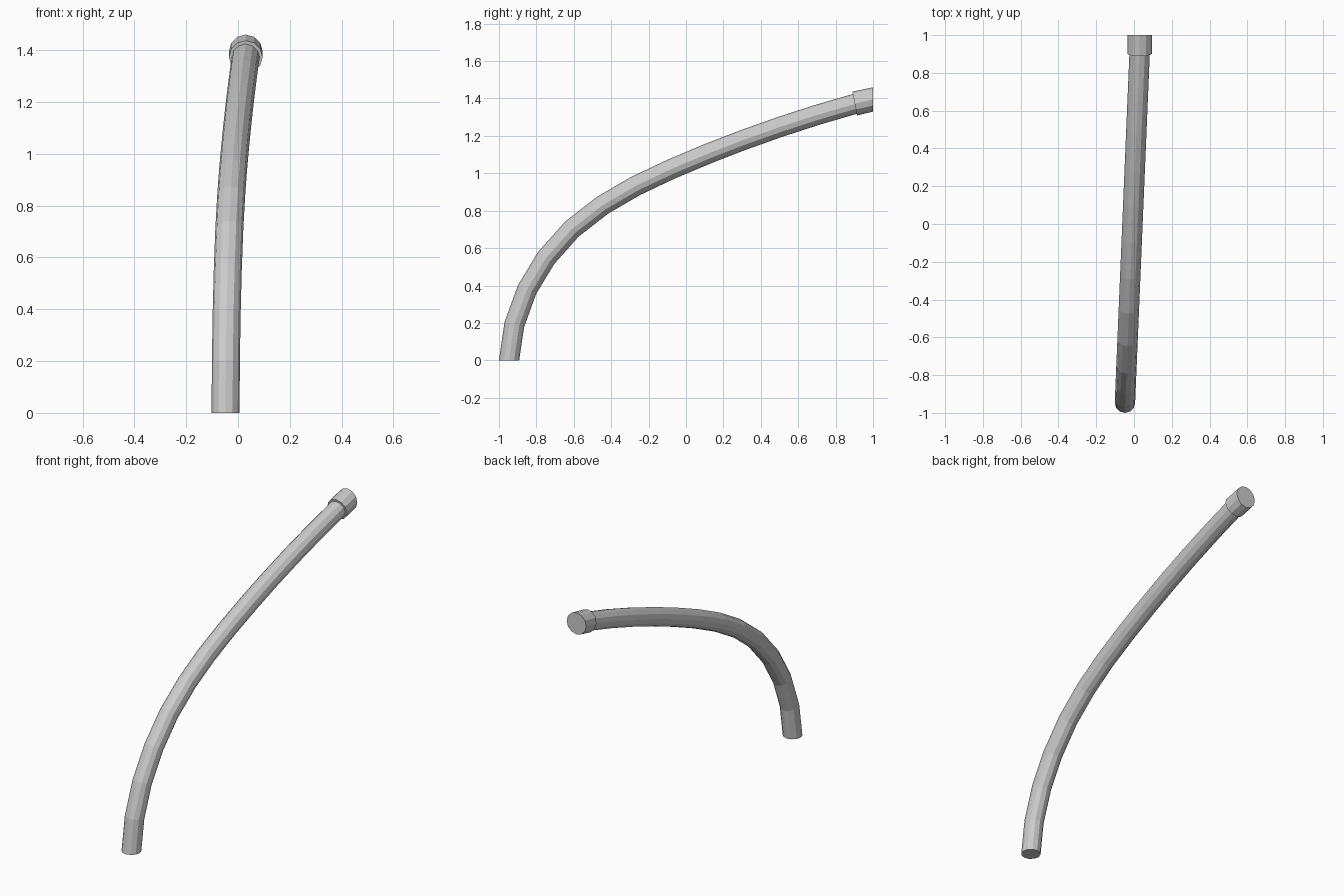
import bpy, bmesh, math
from mathutils import Vector

if "Cube" in bpy.data.objects:
    bpy.data.objects.remove(bpy.data.objects["Cube"])

SIDES = 12


def swept_tube(name, path, radius, first_normal, last_normal, sides=SIDES):
    """Capped faceted tube with mitred rings along a path."""
    pts = [Vector(p) for p in path]
    bm = bmesh.new()
    rings = []
    for i, p in enumerate(pts):
        if i == 0:
            n = Vector(first_normal)
        elif i == len(pts) - 1:
            n = Vector(last_normal)
        else:
            n = (p - pts[i - 1]).normalized() + (pts[i + 1] - p).normalized()
        n.normalize()
        side = (Vector((1, 0, 0)) - n * n.x).normalized()
        up = side.cross(n) * -1
        rings.append([bm.verts.new(p + radius * (side * math.cos(a) + up * math.sin(a)))
                      for a in (2 * math.pi * k / sides for k in range(sides))])
    for a, b in zip(rings, rings[1:]):
        for k in range(sides):
            j = (k + 1) % sides
            bm.faces.new((a[k], a[j], b[j], b[k]))
    bm.faces.new(rings[0])
    bm.faces.new(rings[-1])
    bmesh.ops.recalc_face_normals(bm, faces=bm.faces)
    mesh = bpy.data.meshes.new(name)
    bm.to_mesh(mesh)
    bm.free()
    obj = bpy.data.objects.new(name, mesh)
    bpy.context.collection.objects.link(obj)
    return obj


# Curved pipe, leaning slightly sideways as it runs back
profile = [(-0.946, 0), (-0.918, 0.191), (-0.85, 0.378), (-0.748, 0.547),
           (-0.61, 0.702), (-0.445, 0.83), (-0.27, 0.932), (-0.08, 1.022),
           (0.11, 1.102), (0.30, 1.176), (0.50, 1.247), (0.70, 1.312), (0.91, 1.373)]
path = [(-0.048 + 0.078 * (y + 0.946) / 1.856, y, z) for y, z in profile]
swept_tube("curved_pipe", path, 0.054, (0, 0, 1), (0, 0.98, 0.2))

# Collar on the upper end, cut upright at the back
swept_tube("end_collar", [(0.03, 0.902, 1.373), (0.03, 1.0, 1.395)], 0.065,
           (0, 0.98, 0.2), (0, 1, 0))
